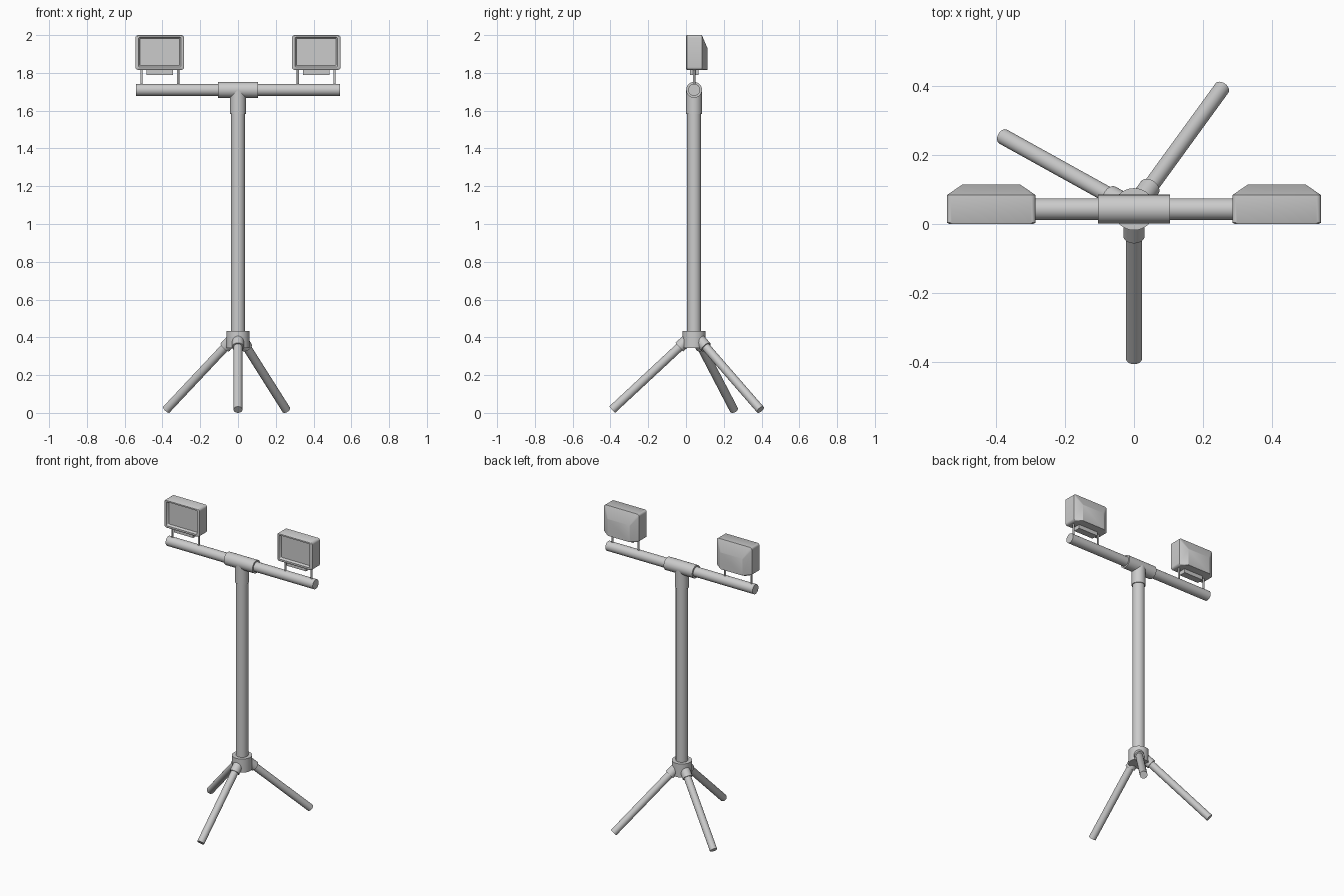
import bpy, bmesh, math
from mathutils import Vector

if "Cube" in bpy.data.objects:
    bpy.data.objects.remove(bpy.data.objects["Cube"])

CY = 0.043  # y of the mast axis


def smooth(ob):
    bpy.ops.object.select_all(action='DESELECT')
    ob.select_set(True)
    bpy.context.view_layer.objects.active = ob
    bpy.ops.object.shade_smooth_by_angle(angle=math.radians(30))


def tube(name, a, b, r, sides=32):
    a, b = Vector(a), Vector(b)
    bpy.ops.mesh.primitive_cylinder_add(vertices=sides, radius=r, depth=(b - a).length,
                                        location=(a + b) / 2)
    ob = bpy.context.object
    ob.name = name
    ob.rotation_euler = (b - a).to_track_quat('Z', 'Y').to_euler()
    smooth(ob)
    return ob


def box(name, lo, hi):
    lo, hi = Vector(lo), Vector(hi)
    bpy.ops.mesh.primitive_cube_add(size=1, location=(lo + hi) / 2)
    ob = bpy.context.object
    ob.name = name
    ob.scale = hi - lo
    return ob


def rounded_rect(x, z0, z1, r, y, steps=4):
    """Rounded rectangle ring in the xz plane, half-width x."""
    pts = []
    corners = ((x - r, z1 - r), (r - x, z1 - r), (r - x, z0 + r), (x - r, z0 + r))
    for k, (cx, cz) in enumerate(corners):
        for i in range(steps + 1):
            t = math.pi / 2 * (k + i / steps)
            pts.append((cx + r * math.cos(t), y, cz + r * math.sin(t)))
    return pts


def lamp(name, x):
    # recessed glass, bezel, straight body, tapered back
    rings = [rounded_rect(0.104, 1.839, 1.982, 0.004, 0.014),
             rounded_rect(0.112, 1.831, 1.989, 0.006, 0.0),
             rounded_rect(0.122, 1.822, 1.998, 0.012, 0.0),
             rounded_rect(0.1285, 1.816, 2.0, 0.014, 0.004),
             rounded_rect(0.1285, 1.816, 2.0, 0.014, 0.084),
             rounded_rect(0.083, 1.816, 1.928, 0.005, 0.115)]
    bm = bmesh.new()
    loops = [[bm.verts.new(p) for p in ring] for ring in rings]
    n = len(loops[0])
    for a, b in zip(loops, loops[1:]):
        for i in range(n):
            j = (i + 1) % n
            bm.faces.new((a[i], a[j], b[j], b[i]))
    bm.faces.new(loops[0])
    bm.faces.new(loops[-1])
    bmesh.ops.recalc_face_normals(bm, faces=bm.faces)
    me = bpy.data.meshes.new(name)
    bm.to_mesh(me)
    bm.free()
    ob = bpy.data.objects.new(name, me)
    bpy.context.collection.objects.link(ob)
    ob.location.x = x
    smooth(ob)


# mast, hub and T fitting
tube("mast", (0, CY, 0.36), (0, CY, 1.70), 0.037)
tube("leg_hub", (0, CY, 0.344), (0, CY, 0.434), 0.061)
tube("tee_vertical", (0, CY, 1.582), (0, CY, 1.71), 0.042)
tube("tee_horizontal", (-0.105, CY, 1.71), (0.105, CY, 1.71), 0.042)
tube("cross_bar", (-0.54, CY, 1.71), (0.54, CY, 1.71), 0.0315)

# tripod legs with sockets
for name, deg in (("front", 270), ("back_left", 151), ("back_right", 54)):
    c, s = math.cos(math.radians(deg)), math.sin(math.radians(deg))

    def on_leg(d):
        return (d * c, CY + d * s, 0.017 + (0.434 - d) * 0.93)
    tube(name + "_leg", on_leg(0.045), on_leg(0.434), 0.023)
    tube(name + "_leg_socket", on_leg(0.035), on_leg(0.078), 0.031)

# floodlights with posts and junction boxes
for side, x in (("left", -0.414), ("right", 0.414)):
    lamp(side + "_lamp", x)
    box(side + "_junction_box", (x - 0.071, 0.02, 1.79), (x + 0.071, 0.065, 1.82))
    for tag, dx in (("a", -0.097), ("b", 0.097)):
        tube(f"{side}_post_{tag}", (x + dx, CY, 1.72), (x + dx, CY, 1.825), 0.006, 16)
